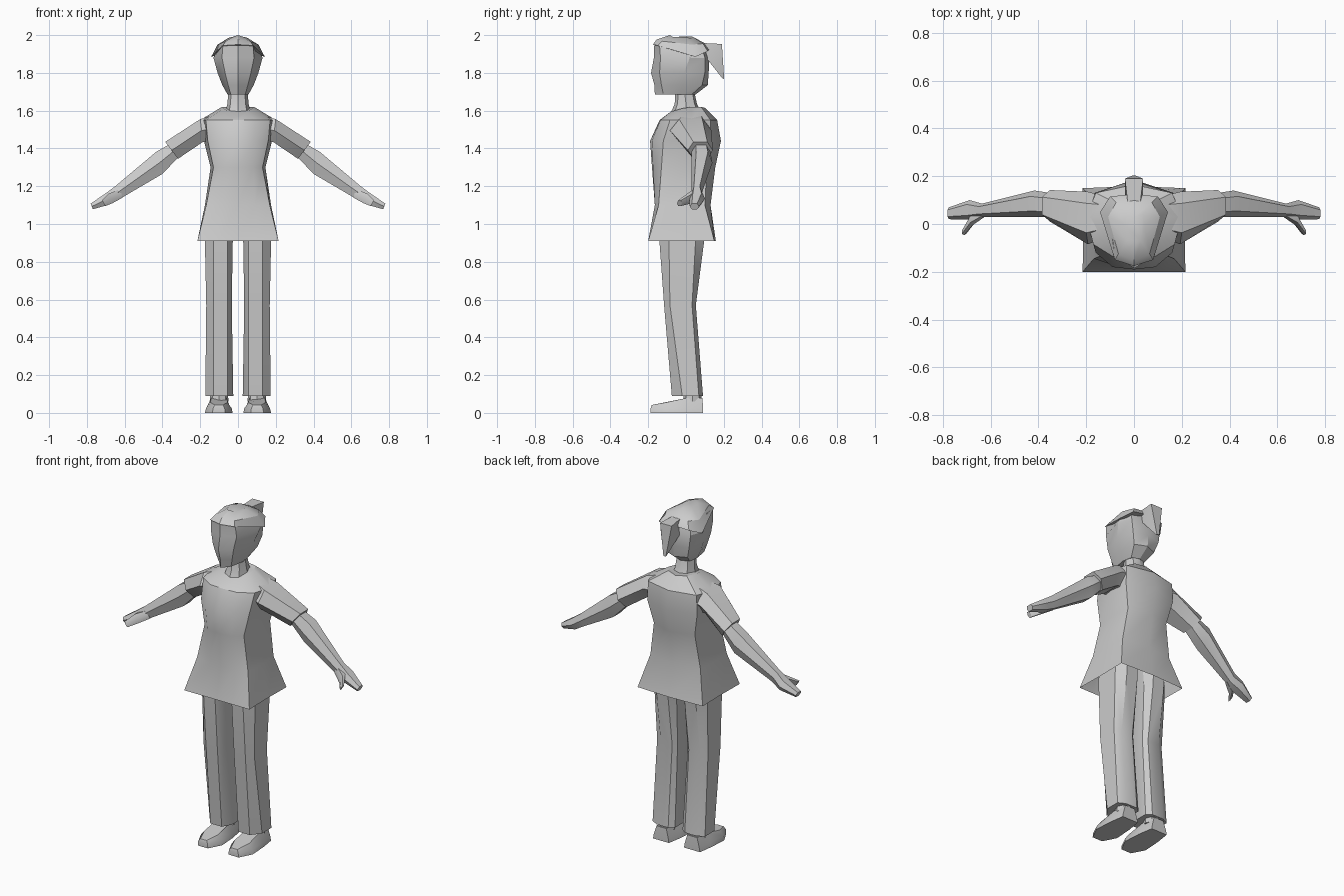
import bpy, bmesh, math

grey = bpy.data.materials.new("plain grey")
grey.diffuse_color = (0.6, 0.6, 0.6, 1)


def loft(name, rings, start=True, end=True, mirror=False, angle=32):
    """Skin closed rings of (x, y, z) points, optionally copying to the other side."""
    bm = bmesh.new()
    vs = [[bm.verts.new(p) for p in r] for r in rings]
    for a, b in zip(vs, vs[1:]):
        n = len(a)
        for i in range(n):
            j = (i + 1) % n
            bm.faces.new((a[i], a[j], b[j], b[i]))
    if start:
        bm.faces.new(vs[0][::-1])
    if end:
        bm.faces.new(vs[-1])
    bmesh.ops.recalc_face_normals(bm, faces=bm.faces)
    me = bpy.data.meshes.new(name)
    bm.to_mesh(me)
    bm.free()
    me.materials.append(grey)
    ob = bpy.data.objects.new(name, me)
    bpy.context.collection.objects.link(ob)
    bpy.ops.object.select_all(action='DESELECT')
    ob.select_set(True)
    bpy.context.view_layer.objects.active = ob
    bpy.ops.object.shade_smooth_by_angle(angle=math.radians(angle))
    if mirror:
        m = ob.modifiers.new("other side", 'MIRROR')
        m.use_mirror_merge = False
    return ob


def whole(half):
    """Complete a half ring that runs from the front centre to the back centre."""
    return half + [(-x, y, z) for x, y, z in half[-2:0:-1]]


def level(z, pts):
    return whole([(x, y, z) for x, y in pts])


def limb(xt, zt, xb, zb, yf, yb):
    """Six-sided limb section between a top and a bottom point."""
    ym, d = (yf + yb) / 2, (yb - yf) * 0.28
    xm, zm = (xt + xb) / 2, (zt + zb) / 2
    return [(xt, ym - d, zt), (xt, ym + d, zt), (xm, yb, zm),
            (xb, ym + d, zb), (xb, ym - d, zb), (xm, yf, zm)]


# Shirt body with flared hem and collar
loft("shirt", [
    level(0.91, [(0, -.2), (.11, -.2), (.215, -.2), (.212, -.02), (.215, .15), (0, .158)]),
    level(1.10, [(0, -.165), (.09, -.165), (.168, -.145), (.175, -.02), (.165, .1), (0, .13)]),
    level(1.30, [(0, -.18), (.08, -.175), (.13, -.13), (.145, 0), (.135, .11), (0, .155)]),
    level(1.44, [(0, -.19), (.09, -.18), (.16, -.12), (.18, .02), (.165, .13), (0, .185)]),
    level(1.55, [(0, -.14), (.09, -.135), (.17, -.085), (.2, .03), (.16, .13), (0, .165)]),
    whole([(0, -.1, 1.568), (.05, -.08, 1.595), (.078, -.02, 1.612),
           (.085, .03, 1.62), (.06, .08, 1.62), (0, .1, 1.615)]),
], start=False)

# Neck
loft("neck", [
    level(1.58, [(0, -.085), (.05, -.065), (.07, 0), (.05, .07), (0, .085)]),
    level(1.635, [(0, -.06), (.04, -.045), (.056, 0), (.04, .045), (0, .058)]),
    level(1.72, [(0, -.055), (.035, -.04), (.05, -.01), (.035, .03), (0, .04)]),
])

# Head with a crease down the face
loft("head", [
    level(1.685, [(0, -.165), (.038, -.12), (.055, -.03), (.045, .03), (0, .05)]),
    level(1.735, [(0, -.167), (.052, -.13), (.083, -.02), (.07, .085), (0, .115)]),
    level(1.80, [(0, -.185), (.068, -.14), (.108, -.01), (.09, .1), (0, .12)]),
    level(1.88, [(0, -.17), (.085, -.135), (.13, .02), (.1, .1), (0, .124)]),
    level(1.945, [(0, -.17), (.08, -.14), (.1, .02), (.085, .08), (0, .1)]),
], angle=28)

# Hair cap flaring at the sides
loft("hair_cap", [
    whole([(0, -.176, 1.95), (.08, -.15, 1.945), (.142, .05, 1.885),
           (.1, .115, 1.915), (0, .125, 1.925)]),
    whole([(0, -.155, 1.977), (.065, -.125, 1.968), (.108, .03, 1.95),
           (.075, .09, 1.955), (0, .1, 1.957)]),
    whole([(0, -.085, 2.0), (.03, -.07, 1.99), (.045, 0, 1.988),
           (.035, .04, 1.982), (0, .03, 1.994)]),
], angle=28)

# Ponytail: out from the crown, then hanging to a point
loft("ponytail", [
    [(-w, y0, z0), (w, y0, z0), (w, y1, z1), (-w, y1, z1)]
    for w, y0, z0, y1, z1 in [
        (.022, .05, 1.96, .07, 1.89),
        (.038, .19, 1.953, .11, 1.875),
        (.008, .202, 1.768, .192, 1.772)]
])

# Sleeves
loft("sleeve", [limb(.13, 1.575, .13, 1.43, -.06, .12),
                limb(.2, 1.555, .185, 1.435, -.085, .135),
                limb(.385, 1.435, .318, 1.345, .01, .142)], mirror=True)

# Forearms and hands
loft("arm", [limb(.34, 1.435, .30, 1.37, .03, .125),
             limb(.432, 1.383, .40, 1.265, .03, .14),
             limb(.65, 1.2, .622, 1.135, .03, .085),
             limb(.70, 1.163, .675, 1.105, .018, .1),
             limb(.78, 1.108, .768, 1.078, .02, .07)], mirror=True)

# Thumbs
loft("thumb", [limb(.625, 1.185, .61, 1.14, .035, .06),
               limb(.685, 1.16, .665, 1.11, -.005, .045),
               limb(.72, 1.125, .702, 1.095, -.047, -.022)], mirror=True)

# Trouser legs
loft("trouser_leg", [
    [(.055, yf, z), (.13, yf, z), (xo, sf, z), (xo, sb, z),
     (.13, yb, z), (.055, yb, z), (xi, sb, z), (xi, sf, z)]
    for z, xi, xo, yf, sf, sb, yb in [
        (1.02, .02, .17, -.14, -.09, .05, .1),
        (.90, .028, .175, -.14, -.09, .05, .095),
        (.57, .033, .168, -.116, -.085, .032, .052),
        (.09, .025, .173, -.075, -.02, .068, .09)]
], mirror=True)

# Ankles
loft("ankle", [[(.1 + r * math.cos(k * math.pi / 4), .035 + r * math.sin(k * math.pi / 4), z)
                for k in range(8)] for z, r in [(.06, .05), (.12, .045)]], mirror=True)

# Shoes with tapered toes
sole = [(.068, -.187), (.135, -.187), (.175, -.11), (.168, 0),
        (.155, .09), (.05, .09), (.035, 0), (.028, -.11)]
rise = [.042, .042, .055, .078, .08, .08, .078, .055]
loft("shoe", [
    [(x, y, 0) for x, y in sole],
    [(.1 + (x - .1) * .92, y, .025) for x, y in sole],
    [(.1 + (x - .1) * .62, y * .97, h) for (x, y), h in zip(sole, rise)],
], mirror=True)
